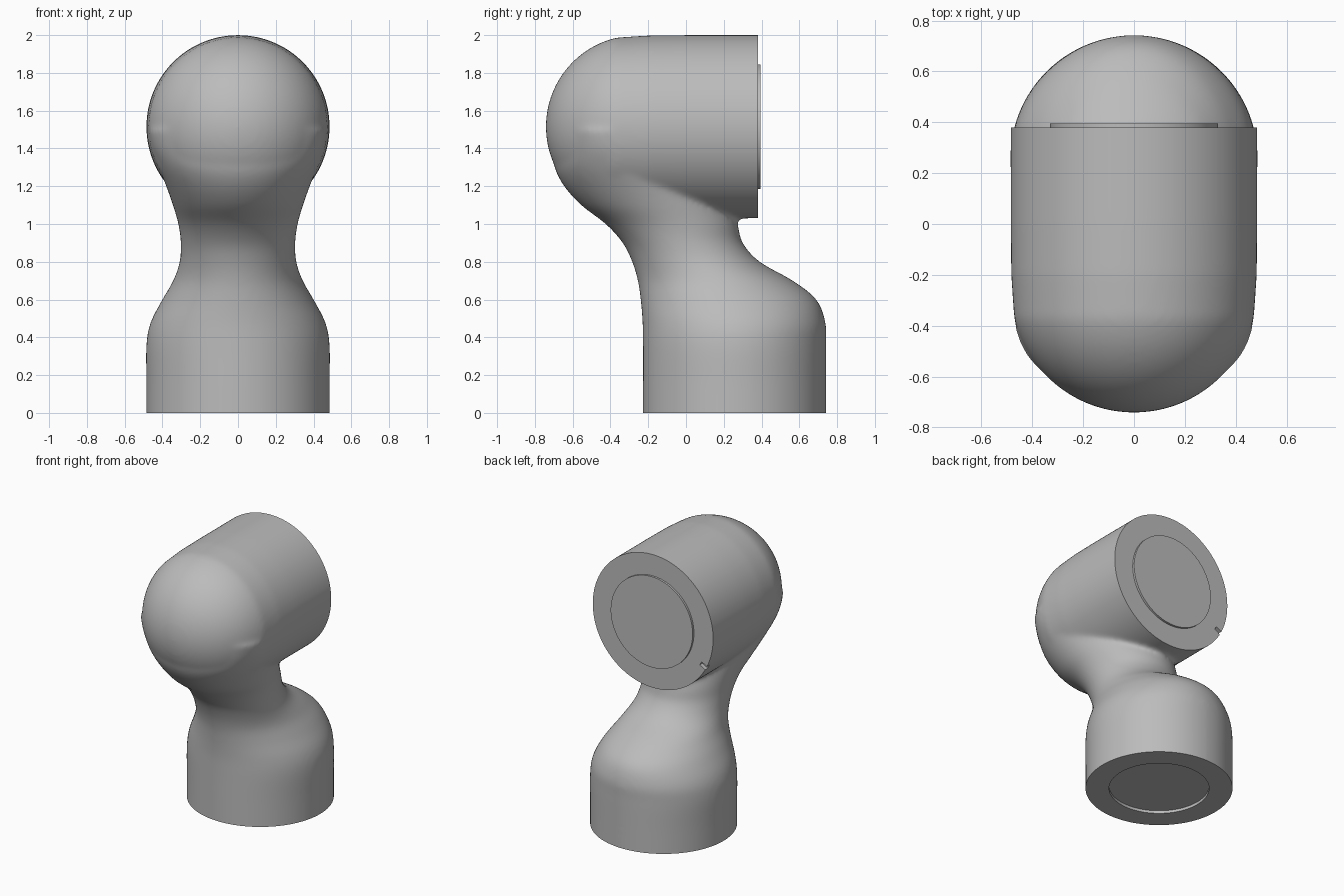
import bpy, bmesh, math
from mathutils import Matrix, Vector

cube = bpy.data.objects.get("Cube")
if cube:
    bpy.data.objects.remove(cube, do_unlink=True)

RADIUS = 0.485
OFFSET = 0.257          # distance of the two joint axes from the centre
HEAD_Z = 1.515
FACE_Y = 0.38
SEGMENTS = 96

grey = bpy.data.materials.new("casing_grey")
grey.use_nodes = True
grey.diffuse_color = (0.5, 0.5, 0.5, 1)
grey.node_tree.nodes["Principled BSDF"].inputs["Base Color"].default_value = (0.5, 0.5, 0.5, 1)


def make_object(name, bm):
    bmesh.ops.recalc_face_normals(bm, faces=bm.faces)
    mesh = bpy.data.meshes.new(name)
    bm.to_mesh(mesh)
    bm.free()
    mesh.materials.append(grey)
    obj = bpy.data.objects.new(name, mesh)
    bpy.context.collection.objects.link(obj)
    return obj


def loft(bm, rings):
    """Skin a list of vertex rings and cap both ends."""
    loops = [[bm.verts.new(p) for p in ring] for ring in rings]
    for a, b in zip(loops, loops[1:]):
        for i in range(SEGMENTS):
            j = (i + 1) % SEGMENTS
            bm.faces.new((a[i], a[j], b[j], b[i]))
    bm.faces.new(loops[0])
    bm.faces.new(loops[-1])


def spline(points, steps=5):
    """Smooth a coarse profile with a Catmull-Rom curve."""
    pts = [Vector(p) for p in points]
    pts = [pts[0]] + pts + [pts[-1]]
    out = []
    for a, b, c, d in zip(pts, pts[1:], pts[2:], pts[3:]):
        for k in range(steps):
            t = k / steps
            out.append(0.5 * (2 * b + (c - a) * t + (2 * a - 5 * b + 4 * c - d) * t * t
                              + (3 * b - a - 3 * c + d) * t ** 3))
    return out + [pts[-1]]


def apply_modifiers(obj):
    graph = bpy.context.evaluated_depsgraph_get()
    mesh = bpy.data.meshes.new_from_object(obj.evaluated_get(graph))
    obj.modifiers.clear()
    obj.data = mesh


def smooth(obj, degrees):
    bpy.ops.object.select_all(action='DESELECT')
    obj.select_set(True)
    bpy.context.view_layer.objects.active = obj
    bpy.ops.object.shade_smooth_by_angle(angle=math.radians(degrees))


def cylinder(name, radius, depth, matrix):
    bm = bmesh.new()
    bmesh.ops.create_cone(bm, cap_ends=True, segments=SEGMENTS, radius1=radius,
                          radius2=radius, depth=depth, matrix=matrix)
    return make_object(name, bm)


def box(name, size, matrix):
    bm = bmesh.new()
    bmesh.ops.create_cube(bm, matrix=matrix @ Matrix.Diagonal((*size, 1)))
    return make_object(name, bm)


angles = [math.tau * i / SEGMENTS for i in range(SEGMENTS)]
bm = bmesh.new()

# Base and neck: height, front y, back y, half width
neck = [(-0.12, -0.228, 0.742, 0.485), (0.15, -0.228, 0.742, 0.485),
        (0.36, -0.228, 0.742, 0.485), (0.48, -0.23, 0.738, 0.462),
        (0.6, -0.24, 0.69, 0.4), (0.7, -0.255, 0.565, 0.343),
        (0.8, -0.285, 0.39, 0.309), (0.9, -0.335, 0.3, 0.303),
        (1.0, -0.425, 0.272, 0.316), (1.1, -0.555, 0.23, 0.345),
        (1.2, -0.645, 0.16, 0.38), (1.3, -0.695, 0.08, 0.42),
        (1.4, -0.7, 0.0, 0.455), (1.5, -0.7, -0.05, 0.47)]
rings = []
for z, front, back, half in spline(neck):
    mid, reach = (front + back) / 2, (back - front) / 2
    rings.append([(half * math.cos(a), mid + reach * math.sin(a), z) for a in angles])
loft(bm, rings)

# Head: barrel along y with a rounded nose
profile = [(FACE_Y + 0.12, RADIUS), (0.0, RADIUS), (-0.2, 0.483)]
for k in range(3, 20):
    t = math.radians(90 * k / 20)
    profile.append((-OFFSET - RADIUS * math.sin(t), RADIUS * math.cos(t)))
profile.append((-OFFSET - RADIUS, 0.004))
loft(bm, [[(r * math.cos(a), y, HEAD_Z + r * math.sin(a)) for a in angles]
          for y, r in profile])

# Fuse the two volumes and blend the seam
body = make_object("joint_body", bm)
remesh = body.modifiers.new("fuse", 'REMESH')
remesh.mode = 'VOXEL'
remesh.voxel_size = 0.014
blend = body.modifiers.new("blend", 'SMOOTH')
blend.factor = 0.5
blend.iterations = 14
apply_modifiers(body)

# Trim the flat ends, sink the base recess and cut the rim notch
tilt = math.radians(208)
notch_at = (RADIUS * math.cos(tilt), FACE_Y, HEAD_Z + RADIUS * math.sin(tilt))
cutters = [
    box("head_trim", (1.4, 0.4, 1.4), Matrix.Translation((0, FACE_Y + 0.2, 1.65))),
    box("base_trim", (2, 2, 0.4), Matrix.Translation((0, 0, -0.2))),
    cylinder("base_recess", 0.33, 0.04, Matrix.Translation((0, OFFSET, 0))),
    box("rim_notch", (0.1, 0.06, 0.03),
        Matrix.Translation(notch_at) @ Matrix.Rotation(-tilt, 4, 'Y')),
]
for cutter in cutters:
    cutter.hide_render = True
    cut = body.modifiers.new(cutter.name, 'BOOLEAN')
    cut.operation = 'DIFFERENCE'
    cut.solver = 'EXACT'
    cut.object = cutter
apply_modifiers(body)
for cutter in cutters:
    bpy.data.objects.remove(cutter, do_unlink=True)
smooth(body, 40)

# Raised round plate on the head face
plate = cylinder("face_plate", 0.33, 0.03,
                 Matrix.Translation((0, FACE_Y, HEAD_Z)) @ Matrix.Rotation(math.pi / 2, 4, 'X'))
smooth(plate, 40)
